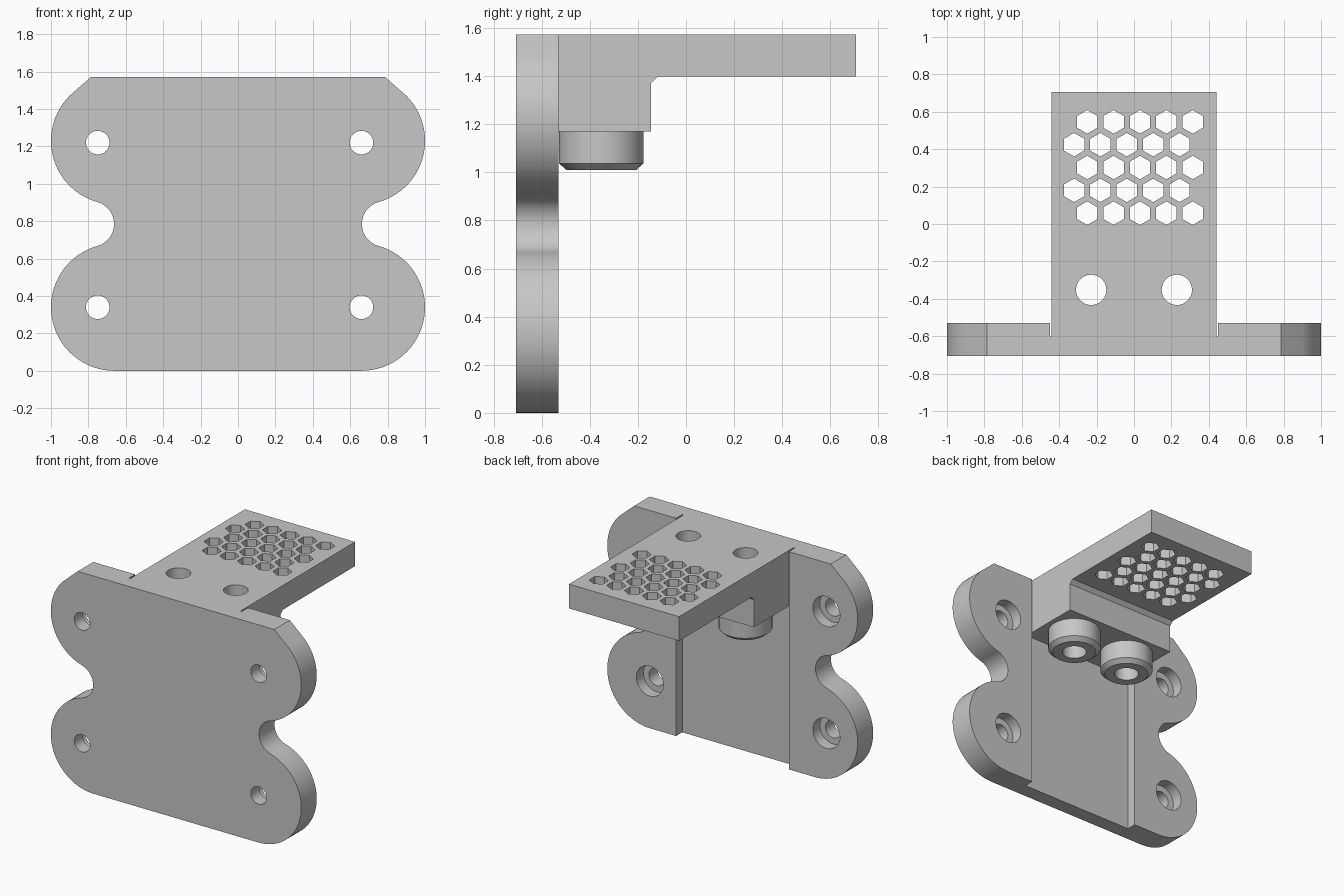
import bpy, bmesh
from math import sin, cos, atan2, degrees, radians
from mathutils import Vector

cube = bpy.data.objects.get("Cube")
if cube:
    bpy.data.objects.remove(cube, do_unlink=True)

grey = bpy.data.materials.new("light grey")
grey.use_nodes = True
colour = (0.57, 0.57, 0.57, 1)
grey.diffuse_color = colour
grey.node_tree.nodes["Principled BSDF"].inputs["Base Color"].default_value = colour


def arc(cx, cy, r, start, end, n=32):
    angles = [radians(start + (end - start) * i / n) for i in range(n + 1)]
    return [(cx + r * cos(a), cy + r * sin(a)) for a in angles]


def circle(cx, cy, r, n=48, start=0):
    return arc(cx, cy, r, start, start + 360, n)[:-1]


def prism(name, points, axis, low, high):
    """Extrude a flat outline along one axis."""
    place = {"x": lambda u, v: (low, u, v),
             "y": lambda u, v: (u, low, v),
             "z": lambda u, v: (u, v, low)}[axis]
    bm = bmesh.new()
    face = bm.faces.new([bm.verts.new(place(u, v)) for u, v in points])
    new = bmesh.ops.extrude_face_region(bm, geom=[face])["geom"]
    shift = Vector([high - low if a == axis else 0 for a in "xyz"])
    bmesh.ops.translate(bm, vec=shift, verts=[g for g in new if isinstance(g, bmesh.types.BMVert)])
    bmesh.ops.recalc_face_normals(bm, faces=bm.faces)
    mesh = bpy.data.meshes.new(name)
    bm.to_mesh(mesh)
    bm.free()
    ob = bpy.data.objects.new(name, mesh)
    bpy.context.collection.objects.link(ob)
    mesh.materials.append(grey)
    return ob


def activate(ob):
    bpy.ops.object.select_all(action="DESELECT")
    ob.select_set(True)
    bpy.context.view_layer.objects.active = ob


def cut(ob, cutters):
    for cutter in cutters:
        cutter.hide_render = True
        activate(ob)
        mod = ob.modifiers.new("cut", "BOOLEAN")
        mod.operation, mod.solver, mod.object = "DIFFERENCE", "EXACT", cutter
        bpy.ops.object.modifier_apply(modifier=mod.name)
        bpy.data.objects.remove(cutter, do_unlink=True)


def smooth(ob):
    activate(ob)
    bpy.ops.object.shade_smooth_by_angle(angle=radians(30))


FRONT, BACK, CHANNEL, TOP = -0.707, -0.53, -0.60, 1.572
LOBE_X, LOW_Z, HIGH_Z, LOBE_R = 0.66, 0.34, 1.23, 0.34
NOTCH_X, NOTCH_Z = 0.785, (LOW_Z + HIGH_Z) / 2

# Mounting plate: two round lobes per side with a tangent notch between
dx, dz = NOTCH_X - LOBE_X, NOTCH_Z - LOW_Z
turn = degrees(atan2(dz, dx))
notch_r = (dx * dx + dz * dz) ** 0.5 - LOBE_R
side = arc(LOBE_X, LOW_Z, LOBE_R, -90, turn)
side += arc(NOTCH_X, NOTCH_Z, notch_r, 180 + turn, 180 - turn)[1:]
side += arc(LOBE_X, HIGH_Z, LOBE_R, -turn, 45)[1:]
side.append((0.785, TOP))
plate = prism("mounting_plate", side + [(-x, z) for x, z in reversed(side)], "y", FRONT, BACK)

# Rear channel and counterbored screw holes
cutters = [prism("channel_cutter", [(-0.45, -1), (0.45, -1), (0.45, 2), (-0.45, 2)], "y", CHANNEL, 0)]
for x in (-0.75, 0.66):
    for z in (LOW_Z, 1.22):
        cutters.append(prism("hole_cutter", circle(x, z, 0.063), "y", -1, 0))
        cutters.append(prism("counterbore_cutter", circle(x, z, 0.108), "y", BACK - 0.08, 0))
cut(plate, cutters)
smooth(plate)

# Shelf arm with a deep root block
profile = [(CHANNEL, 1.17), (-0.145, 1.17), (-0.145, 1.37), (-0.118, 1.397),
           (0.707, 1.397), (0.707, TOP), (CHANNEL, TOP)]
arm = prism("shelf_arm", profile, "x", -0.44, 0.44)

# Staggered hexagonal vents and the two vertical bores
cutters = []
for row in range(5):
    for col in range(5):
        x = -0.25 + 0.141 * col - 0.0705 * (row % 2)
        y = 0.546 - 0.122 * row
        cutters.append(prism("vent_cutter", circle(x, y, 0.063, 6, 30), "z", 1, 2))
BORE_X, BORE_Y, BORE_R = 0.229, -0.352, 0.081
for s in (-1, 1):
    cutters.append(prism("bore_cutter", circle(s * BORE_X, BORE_Y, BORE_R), "z", 1, 2))
cut(arm, cutters)
smooth(arm)

# Hollow bosses below the arm, chamfered at the lower rim
for s, label in ((1, "left"), (-1, "right")):
    bm = bmesh.new()
    section = [(BORE_R, 1.17), (BORE_R, 1.01), (0.145, 1.01), (0.176, 1.037), (0.176, 1.17)]
    verts = [bm.verts.new((r, 0, z)) for r, z in section]
    edges = [bm.edges.new((verts[i], verts[i - 1])) for i in range(len(verts))]
    bmesh.ops.spin(bm, geom=verts + edges, axis=(0, 0, 1), cent=(0, 0, 0),
                   angle=radians(360), steps=48, use_merge=True)
    bmesh.ops.remove_doubles(bm, verts=bm.verts, dist=0.0001)
    bmesh.ops.recalc_face_normals(bm, faces=bm.faces)
    mesh = bpy.data.meshes.new(label + "_boss")
    bm.to_mesh(mesh)
    bm.free()
    mesh.materials.append(grey)
    boss = bpy.data.objects.new(label + "_boss", mesh)
    boss.location = (s * BORE_X, BORE_Y, 0)
    bpy.context.collection.objects.link(boss)
    smooth(boss)
